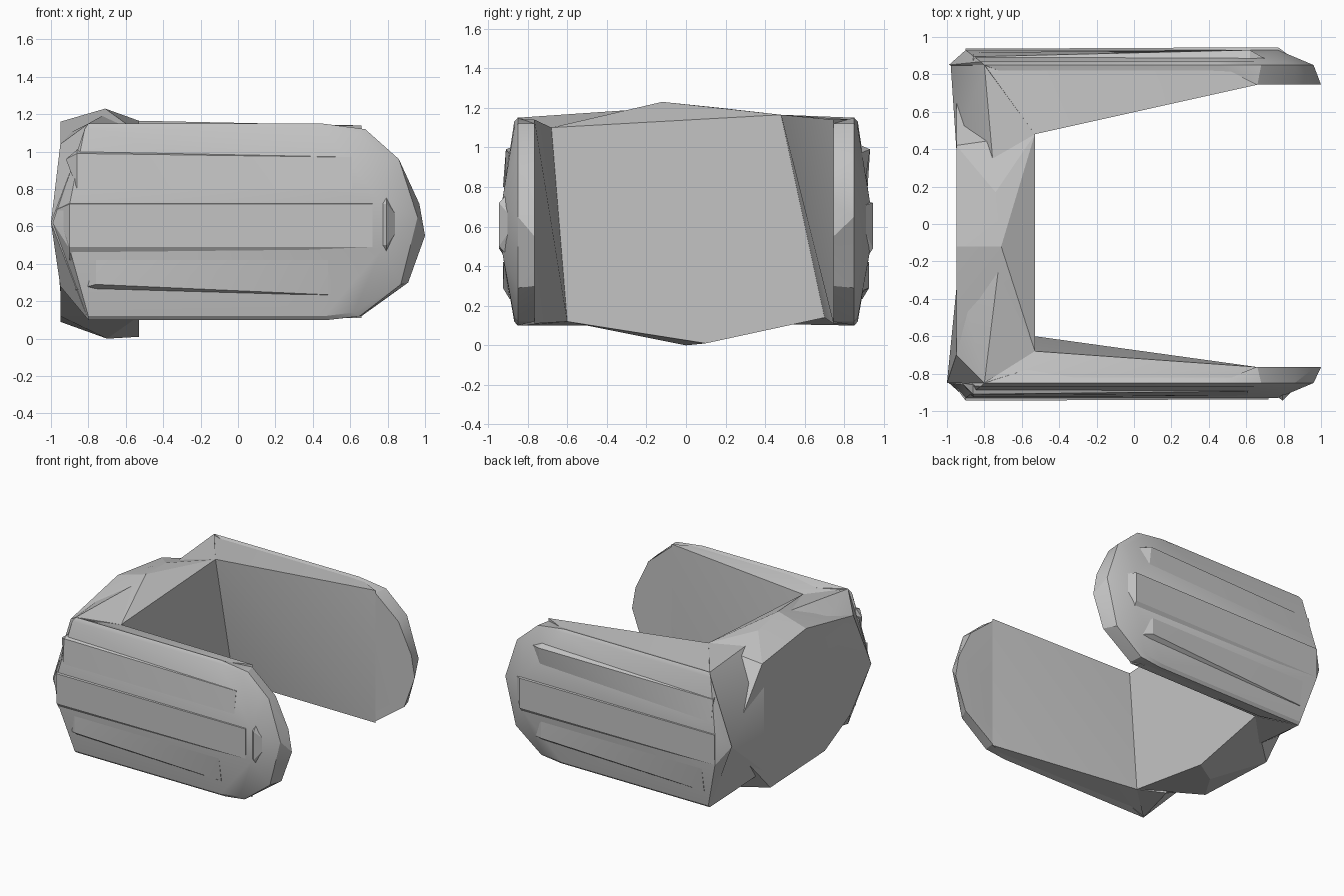
import bpy, bmesh, math

cube = bpy.data.objects.get("Cube")
if cube:
    bpy.data.objects.remove(cube, do_unlink=True)

grey = bpy.data.materials.new("plain_grey")
grey.use_nodes = True
grey.diffuse_color = (0.55, 0.55, 0.55, 1)
grey.node_tree.nodes["Principled BSDF"].inputs["Base Color"].default_value = (0.55, 0.55, 0.55, 1)


def hull(name, points, angle=20):
    """Faceted solid around a few corner points."""
    bm = bmesh.new()
    for p in points:
        bm.verts.new(p)
    res = bmesh.ops.convex_hull(bm, input=bm.verts)
    junk = {g for g in res["geom_interior"] + res["geom_unused"]
            if isinstance(g, bmesh.types.BMVert)}
    bmesh.ops.delete(bm, geom=list(junk), context="VERTS")
    bmesh.ops.dissolve_limit(bm, angle_limit=math.radians(1),
                             verts=bm.verts, edges=bm.edges)
    bmesh.ops.recalc_face_normals(bm, faces=bm.faces)
    mesh = bpy.data.meshes.new(name)
    bm.to_mesh(mesh)
    bm.free()
    mesh.materials.append(grey)
    obj = bpy.data.objects.new(name, mesh)
    bpy.context.collection.objects.link(obj)
    bpy.ops.object.select_all(action="DESELECT")
    bpy.context.view_layer.objects.active = obj
    obj.select_set(True)
    bpy.ops.object.shade_smooth_by_angle(angle=math.radians(angle))


# Inner edges of the plate where the arms start
front_root = [(-.53, -.68, 1.10), (-.53, -.60, .12)]
back_root = [(-.53, .48, 1.165), (-.53, .70, .14)]

# Connecting plate: octagonal outer face, peaked top and bottom
outer_face = [(.80, .60), (.42, 1.09), (-.12, 1.16), (-.70, 1.04),
              (-.86, .62), (-.66, .28), (-.35, .12), (.32, .09)]
plate = [(-.95, y, z) for y, z in outer_face] + front_root + back_root
plate += [(-.71, -.12, 1.23), (-.74, .17, 1.2), (-.70, 0, 0), (-.53, .1, .01)]
hull("connecting_plate", plate, 10)

# Corner blocks joining the plate to the arms
hull("front_corner", front_root + [
    (-.80, -.85, .10), (-.80, -.85, 1.15), (-1, -.85, .62),
    (-.95, -.70, 1.04), (-.95, -.66, .28), (-.71, -.12, 1.20),
    (-.94, -.25, 1.08), (-.70, -.48, .10)], 24)
hull("back_corner", back_root + [
    (-.80, .85, .10), (-.80, .85, 1.15), (-.98, .85, .62),
    (-.74, .17, 1.15), (-.95, .40, .90), (-.95, .40, .25),
    (-.75, .30, .11)], 24)

# Arm layers as (x, z) outlines, from the inner face outwards
inner = [(-.53, 1.12), (.66, 1.12), (.86, .95), (.97, .72), (1, .55),
         (.91, .30), (.66, .12), (-.53, .12)]
rim = [(-.80, 1.15), (.45, 1.15), (.68, 1.12), (.86, .96), (.96, .65),
       (.87, .29), (.65, .12), (.48, .10), (-.80, .10), (-.99, .62)]
shoulder = [(-.82, 1.12), (.45, 1.13), (.64, 1.10), (.80, .96), (.90, .62),
            (.80, .31), (.62, .14), (.46, .12), (-.80, .12), (-.96, .62)]
face = [(-.90, .72), (.77, .72), (.77, .48), (-.90, .48)]


def arm(name, side, root, inner_y):
    layers = [(inner_y, inner), (.85, rim), (.868, shoulder), (.93, face)]
    hull(name, [(x, side * y, z) for y, outline in layers for x, z in outline], 24)
    # Tapering inner gusset from the plate to the straight end
    gusset = [(x, side * y, z) for x, y in ((.66, inner_y), (.45, .85), (-.8, .85))
              for z in (.11, 1.14)]
    hull(name + "_gusset", root + gusset)


arm("front_arm", -1, front_root, .765)
arm("back_arm", 1, back_root, .745)


def ridge(name, side, wide_x, thin_x, tip_x, profile, thin):
    """Overlapping ledge that tapers away along an arm."""
    pts = [(wide_x, side * y, z) for y, z in profile]
    pts += [(thin_x, side * y, z) for y, z in thin]
    pts += [(tip_x, side * .85, profile[1][1] - .03)]
    hull(name, pts)


# Ledges grow toward the plate on the front and toward the free end on the back
upper = [(.86, 1.01), (.91, .99), (.925, .80)]
middle = [(.88, .735), (.945, .72), (.945, .49), (.90, .42)]
lower = [(.87, .25), (.925, .29), (.925, .42)]
upper_thin = [(.87, .98), (.894, .97), (.918, .80)]
middle_thin = [(.90, .73), (.937, .72), (.937, .49)]
lower_thin = [(.87, .23), (.892, .235), (.92, .42)]

ridge("front_upper_ledge", -1, -.86, .61, -.92, upper, upper_thin)
ridge("front_middle_ledge", -1, -.90, .72, -.97, middle, middle_thin)
ridge("front_lower_ledge", -1, -.76, .48, -.87, lower, lower_thin)
upper_back = [(.86, 1.02), (.93, .99), (.91, .86)]
ridge("back_upper_ledge", 1, .62, -.86, .76, upper_back, upper_thin)
ridge("back_middle_ledge", 1, .77, -.90, .90, middle, middle_thin)
ridge("back_lower_ledge", 1, .60, -.78, .76, lower, lower_thin)

# Raised lip near the rounded end of the front arm
hull("front_end_lip", [(.79, -.87, .80), (.795, -.945, .72), (.795, -.945, .50),
                       (.79, -.87, .42), (.77, -.925, .72), (.77, -.925, .50),
                       (.88, -.86, .62)])
